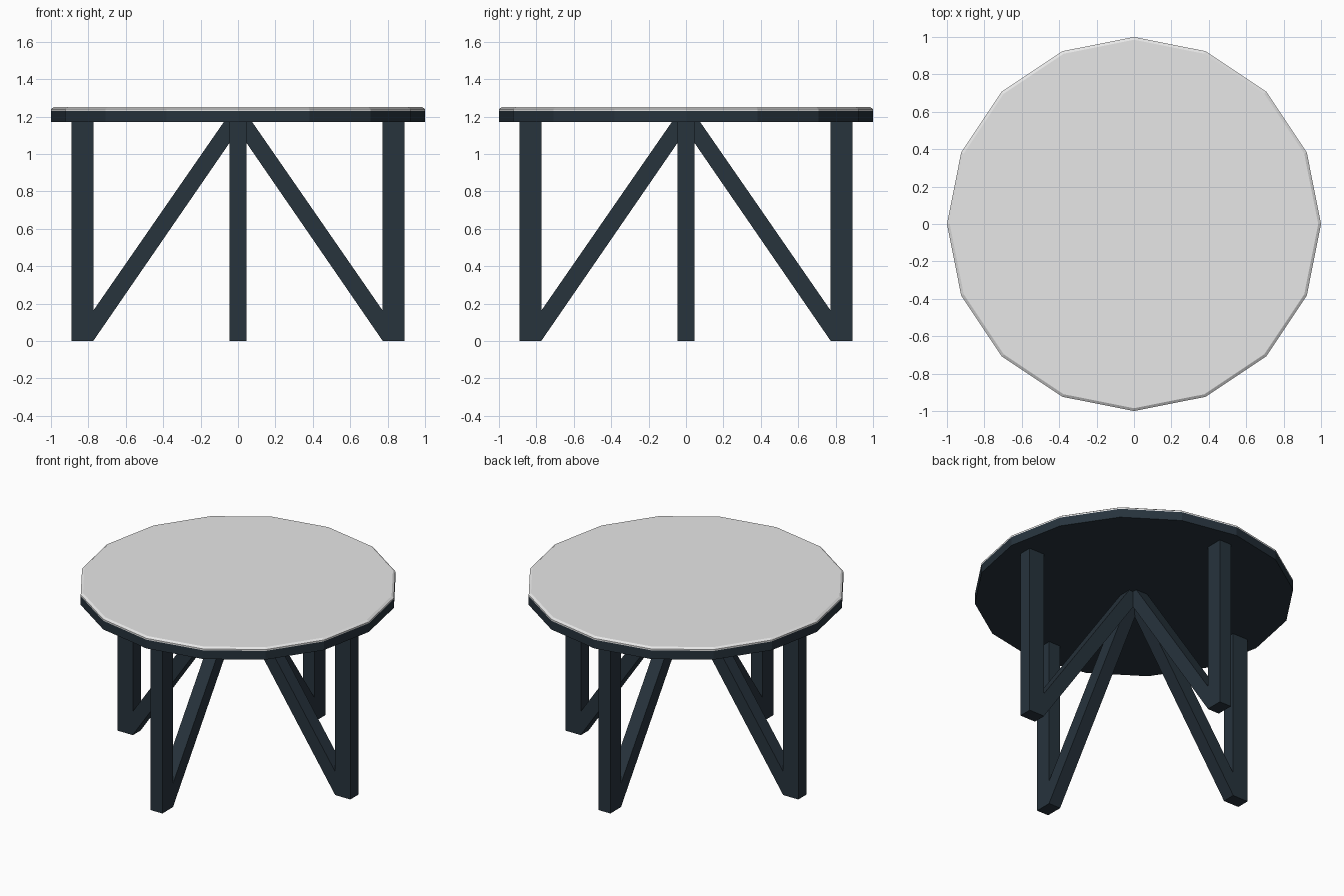
import bpy, bmesh, math

if "Cube" in bpy.data.objects:
    bpy.data.objects.remove(bpy.data.objects["Cube"])

def material(name, rgb):
    m = bpy.data.materials.new(name)
    m.diffuse_color = (*rgb, 1)
    m.use_nodes = True
    m.node_tree.nodes["Principled BSDF"].inputs["Base Color"].default_value = m.diffuse_color
    return m

DARK = material("dark slate", (0.02, 0.033, 0.046))
PALE = material("pale grey", (0.8, 0.8, 0.8))

def finish(name, bm, mat):
    bmesh.ops.recalc_face_normals(bm, faces=bm.faces[:])
    me = bpy.data.meshes.new(name)
    bm.to_mesh(me)
    bm.free()
    me.materials.append(mat)
    ob = bpy.data.objects.new(name, me)
    bpy.context.collection.objects.link(ob)
    return ob

def disc(name, rings, mat, sides=16):
    """Closed lathe of (radius, z) rings with a capped top and bottom."""
    bm = bmesh.new()
    loops = [[bm.verts.new((r * math.cos(2 * math.pi * i / sides),
                            r * math.sin(2 * math.pi * i / sides), z))
              for i in range(sides)] for r, z in rings]
    for a, b in zip(loops, loops[1:]):
        for i in range(sides):
            j = (i + 1) % sides
            bm.faces.new((a[i], a[j], b[j], b[i]))
    bm.faces.new(loops[0])
    bm.faces.new(loops[-1])
    return finish(name, bm, mat)

def slab(name, outline, half_width, angle, mat):
    """Extrude an x-z outline across y, then turn it about z."""
    bm = bmesh.new()
    f = bm.faces.new([bm.verts.new((x, -half_width, z)) for x, z in outline])
    ext = bmesh.ops.extrude_face_region(bm, geom=[f])
    bmesh.ops.translate(bm, vec=(0, 2 * half_width, 0),
                        verts=[v for v in ext["geom"] if isinstance(v, bmesh.types.BMVert)])
    ob = finish(name, bm, mat)
    ob.rotation_euler.z = angle
    return ob

# Table top: dark rim with a chamfered pale surface
disc("top_rim", [(1, 1.17), (1, 1.23)], DARK)
disc("top_surface", [(1, 1.23), (1, 1.24), (0.985, 1.25)], PALE)

# Four upright legs, each with a diagonal brace rising to the centre
for i, side in enumerate(("right", "back", "left", "front")):
    a = i * math.pi / 2
    slab(side + "_leg", [(0.772, 0), (0.89, 0), (0.89, 1.172), (0.772, 1.172)], 0.045, a, DARK)
    slab(side + "_brace", [(0.774, 0), (0.774, 0.162), (0.075, 1.172), (0, 1.172), (0, 1.125)],
         0.045, a, DARK)
